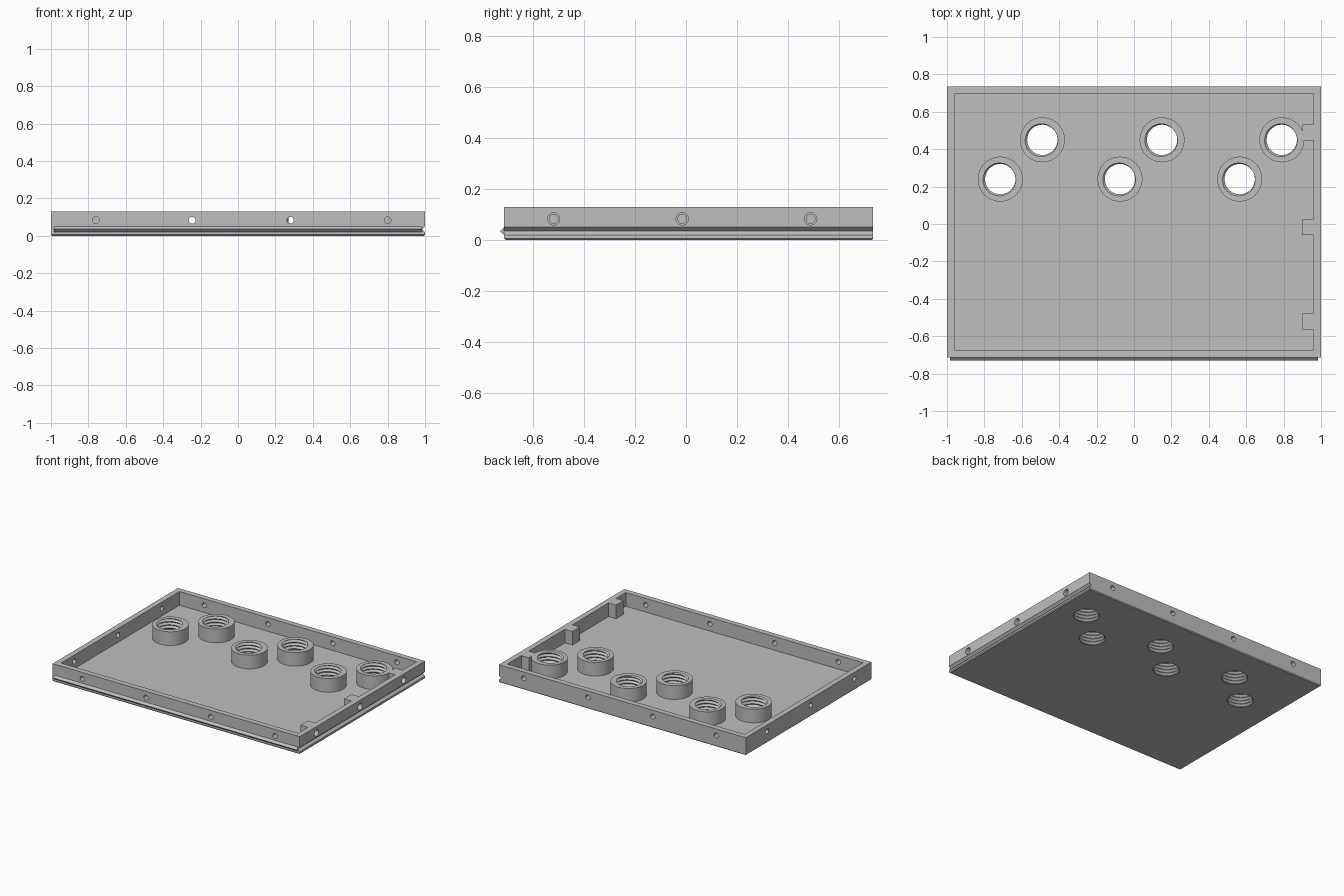
import bpy, bmesh, math
from mathutils import Matrix, Vector

if "Cube" in bpy.data.objects:
    bpy.data.objects.remove(bpy.data.objects["Cube"])

TOP, FLOOR, HOLE_Z = 0.13, 0.03, 0.083
FRONT, BACK, WALL = -0.715, 0.735, 0.04
BOSSES = [(x, 0.45) for x in (-0.49, 0.15, 0.79)] + [(x, 0.24) for x in (-0.715, -0.075, 0.565)]
LONG_HOLES = (-0.76, -0.245, 0.28, 0.8)
SHORT_HOLES = (-0.52, -0.015, 0.49)

grey = bpy.data.materials.new("plain grey")
grey.use_nodes = True
grey.diffuse_color = (0.52, 0.52, 0.52, 1)
grey.node_tree.nodes["Principled BSDF"].inputs["Base Color"].default_value = grey.diffuse_color


def finish(name, bm):
    bmesh.ops.recalc_face_normals(bm, faces=bm.faces)
    mesh = bpy.data.meshes.new(name)
    bm.to_mesh(mesh)
    bm.free()
    obj = bpy.data.objects.new(name, mesh)
    mesh.materials.append(grey)
    bpy.context.collection.objects.link(obj)
    return obj


def add_box(bm, low, high):
    low, high = Vector(low), Vector(high)
    size = Matrix.Diagonal((high - low).to_4d())
    size[3][3] = 1
    bmesh.ops.create_cube(bm, size=1, matrix=Matrix.Translation((low + high) / 2) @ size)


def add_rod(bm, start, end, radius, sides=32):
    start, end = Vector(start), Vector(end)
    turn = (end - start).to_track_quat("Z", "Y").to_matrix().to_4x4()
    bmesh.ops.create_cone(bm, cap_ends=True, segments=sides, radius1=radius, radius2=radius,
                          depth=(end - start).length,
                          matrix=Matrix.Translation((start + end) / 2) @ turn)


def add_prism(bm, profile, offset):
    """Extrude a closed outline of points along an offset."""
    face = bm.faces.new([bm.verts.new(p) for p in profile])
    made = bmesh.ops.extrude_face_region(bm, geom=[face])["geom"]
    bmesh.ops.translate(bm, vec=offset, verts=[v for v in made if isinstance(v, bmesh.types.BMVert)])


def add_thread(bm, x, y, minor=0.081, major=0.094, pitch=0.024, n=48, turns=9):
    """Solid helical screw shape used to cut a threaded hole."""
    total, start = n * turns, -0.04

    def helix(radius, lift):
        return [bm.verts.new((x + radius * math.cos(math.tau * k / n),
                              y + radius * math.sin(math.tau * k / n),
                              start + lift + pitch * k / n)) for k in range(total + 1)]

    crest, root = helix(minor, 0), helix(major, pitch / 2)
    for k in range(total):
        bm.faces.new((crest[k], crest[k + 1], root[k + 1], root[k]))
        if k < total - n:
            bm.faces.new((root[k], root[k + 1], crest[k + 1 + n], crest[k + n]))
    # Close both ends with fans
    for loop, z in ((crest[:n + 1] + [root[0]], start - pitch),
                    (root[total - n:] + [crest[total]], start + pitch * (turns + 2))):
        hub = bm.verts.new((x, y, z))
        for a, b in zip(loop, loop[1:] + loop[:1]):
            bm.faces.new((hub, a, b))


def cut(obj, bm):
    cutter = finish("cutter", bm)
    cutter.hide_render = True
    mod = obj.modifiers.new("cut", "BOOLEAN")
    mod.operation, mod.solver, mod.object = "DIFFERENCE", "EXACT", cutter
    bpy.context.view_layer.objects.active = obj
    bpy.ops.object.modifier_apply(modifier=mod.name)
    bpy.data.objects.remove(cutter)


# Tray: a slab with a small bevel under it, hollowed from above
bm = bmesh.new()
add_box(bm, (-1, FRONT, 0), (1, BACK, TOP))
bmesh.ops.bevel(bm, geom=[e for e in bm.edges if all(v.co.z < 0.01 for v in e.verts)],
                offset=0.006, segments=1, affect="EDGES")
tray = finish("tray", bm)
bm = bmesh.new()
add_box(bm, (WALL - 1, FRONT + WALL, FLOOR), (1 - WALL, BACK - WALL, 0.3))
cut(tray, bm)

# V groove along the left side
bm = bmesh.new()
add_prism(bm, [(1.01, -1, 0.01), (0.983, -1, 0.035), (1.01, -1, 0.06)], (0, 2, 0))
cut(tray, bm)

# Screw holes through the four walls
bm = bmesh.new()
for x in LONG_HOLES:
    for y in (FRONT, BACK):
        add_rod(bm, (x, y - 0.06, HOLE_Z), (x, y + 0.06, HOLE_Z), 0.018)
for y in SHORT_HOLES:
    add_rod(bm, (-1.06, y, HOLE_Z), (-0.94, y, HOLE_Z), 0.018)
    add_rod(bm, (0.95, y, HOLE_Z), (1.05, y, HOLE_Z), 0.024)
cut(tray, bm)

# Threaded holes in the floor
bm = bmesh.new()
for x, y in BOSSES:
    add_thread(bm, x, y)
cut(tray, bm)

# V ridge along the front
bm = bmesh.new()
add_prism(bm, [(-0.985, FRONT, 0.02), (-0.985, FRONT - 0.016, 0.035), (-0.985, FRONT, 0.05)],
          (1.97, 0, 0))
parts = [tray, finish("front_ridge", bm)]

# Threaded bosses
for i, (x, y) in enumerate(BOSSES, 1):
    bm = bmesh.new()
    add_rod(bm, (x, y, FLOOR), (x, y, TOP), 0.12, 64)
    boss = finish(f"threaded_boss_{i}", bm)
    bm = bmesh.new()
    add_thread(bm, x, y)
    cut(boss, bm)
    parts.append(boss)

# Screw blocks inside the left wall, each with a blind hole
for i, y in enumerate(SHORT_HOLES, 1):
    bm = bmesh.new()
    add_box(bm, (0.9, y - 0.043, FLOOR), (1 - WALL, y + 0.043, TOP))
    block = finish(f"screw_block_{i}", bm)
    bm = bmesh.new()
    add_rod(bm, (0.92, y, HOLE_Z), (1, y, HOLE_Z), 0.017)
    cut(block, bm)
    parts.append(block)

# Smooth the round walls, keep the edges sharp
bpy.ops.object.select_all(action="DESELECT")
for part in parts:
    part.select_set(True)
bpy.context.view_layer.objects.active = tray
bpy.ops.object.shade_smooth_by_angle(angle=math.radians(25))
